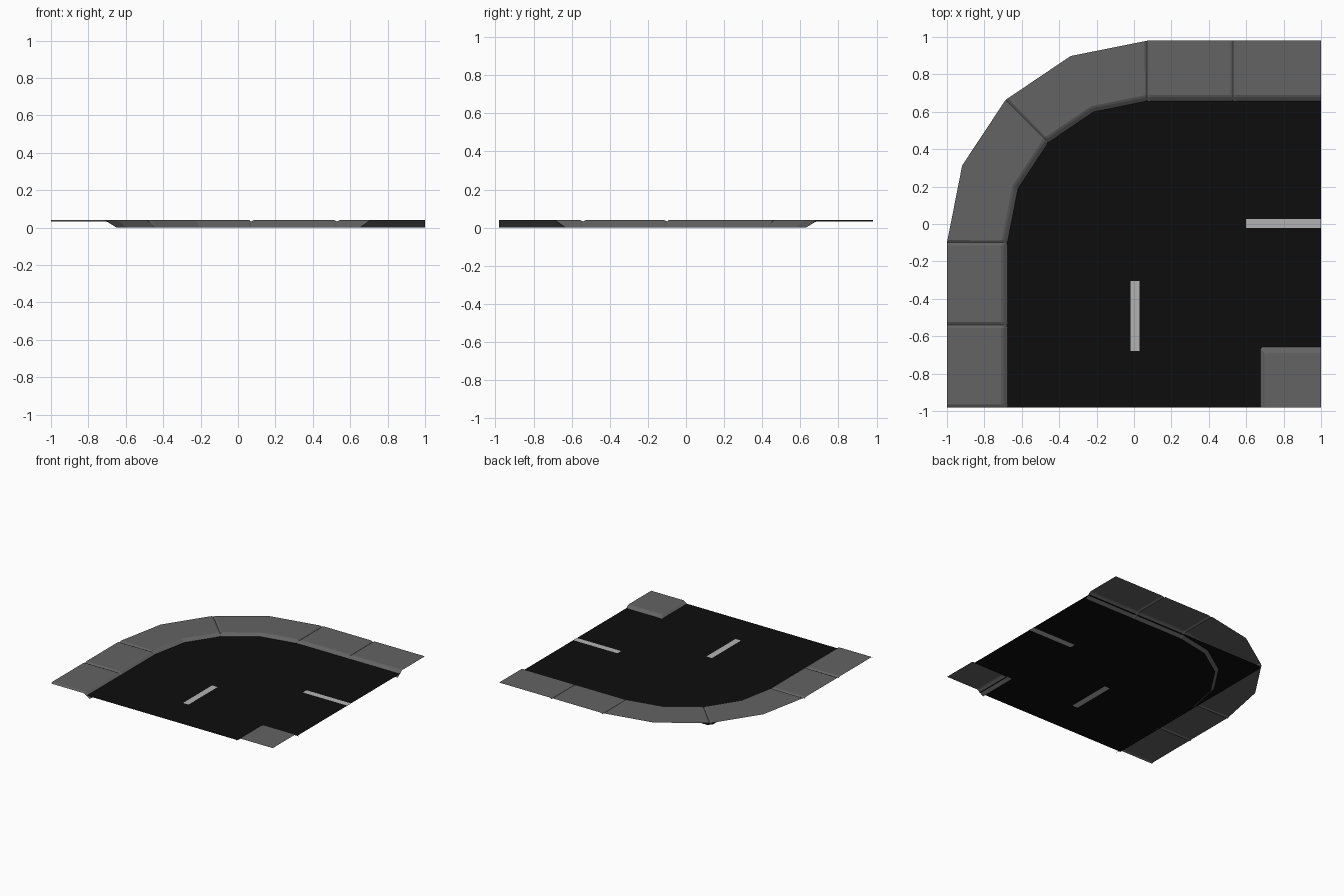
import bpy, bmesh, math
from mathutils import Vector

if "Cube" in bpy.data.objects:
    bpy.data.objects.remove(bpy.data.objects["Cube"])

ROAD_Z, TOP, DIP, SEAM = 0.02, 0.04, 0.008, 0.015
CX, CY, RX, RY = 0.07, -0.10, 1.07, 1.08
EX, EY = 1.0, -0.98


def material(name, v):
    m = bpy.data.materials.new(name)
    m.diffuse_color = (v, v, v, 1)
    m.use_nodes = True
    m.node_tree.nodes["Principled BSDF"].inputs["Base Color"].default_value = m.diffuse_color
    return m


def make(name, verts, faces, mat):
    # Build a sheet and make every face point upward
    bm = bmesh.new()
    vs = [bm.verts.new(v) for v in verts]
    for f in faces:
        bm.faces.new([vs[i] for i in f])
    bm.normal_update()
    bmesh.ops.reverse_faces(bm, faces=[f for f in bm.faces if f.normal.z < 0])
    me = bpy.data.meshes.new(name)
    bm.to_mesh(me)
    bm.free()
    me.materials.append(mat)
    ob = bpy.data.objects.new(name, me)
    bpy.context.collection.objects.link(ob)
    return ob


def grid_faces(rows, cols):
    return [(r * cols + c, r * cols + c + 1, (r + 1) * cols + c + 1, (r + 1) * cols + c)
            for r in range(rows - 1) for c in range(cols - 1)]


concrete = material("concrete", 0.125)
asphalt = material("asphalt", 0.004)
paint = material("paint", 0.45)

# Curved pavement: stations are (outer point, inward direction, has seam)
stations = [(Vector((EX, CY + RY)), Vector((0, -1)), False),
            (Vector((0.53, CY + RY)), Vector((0, -1)), True)]
for i in range(5):
    a = math.radians(90 + 22.5 * i)
    d = Vector((math.cos(a), math.sin(a)))
    stations.append((Vector((CX + RX * d.x, CY + RY * d.y)), -d, i in (0, 2, 4)))
stations += [(Vector((CX - RX, -0.54)), Vector((1, 0)), True),
             (Vector((CX - RX, EY)), Vector((1, 0)), True)]

# Add stations on either side of each seam so it becomes a V groove
path = []
for i, (p, d, seam) in enumerate(stations):
    def beside(j):
        q, e, _ = stations[j]
        t = SEAM / (q - p).length
        return p.lerp(q, t), d.lerp(e, t), 0.0
    if seam and i > 0:
        path.append(beside(i - 1))
    path.append((p, d, DIP if seam else 0.0))
    if seam and i < len(stations) - 1:
        path.append(beside(i + 1))

profile = [(0, TOP), (0.29, TOP), (0.302, 0.035), (0.35, 0.0)]
verts = []
for p, d, dip in path:
    for k, (o, z) in enumerate(profile):
        q = p + d * o
        verts.append((q.x, q.y, z - (dip if k < 2 else dip * 0.6 if k == 2 else 0)))
make("curved_pavement", verts, grid_faces(len(path), len(profile)), concrete)

# Inner corner pavement block
verts = []
for o, z in [(0, 0.0), (0.048, 0.035), (0.06, TOP)]:
    x, y, c = 0.65 + o, -0.63 - o, 0.012
    verts += [(EX, y, z), (x + c, y, z), (x, y - c, z), (x, EY, z)]
faces = grid_faces(3, 4)
verts.append((EX, EY, TOP))
faces.append((8, 9, 10, 11, 12))
make("corner_pavement", verts, faces, concrete)

# Road sheet, tucked slightly beneath the kerbs
outline = [(-0.69, EY), (0.685, EY), (0.685, -0.665), (EX, -0.665), (EX, 0.67),
           (-0.66, 0.67), (-0.69, 0.64)]
make("road", [(x, y, ROAD_Z) for x, y in outline], [tuple(range(len(outline)))], asphalt)

# Lane markings, visible on both sides of the road sheet
for name, x0, x1, y0, y1 in [("lane_marking_side", 0.60, EX, -0.022, 0.026),
                             ("lane_marking_front", -0.02, 0.03, -0.68, -0.305)]:
    for side, z in (("top", ROAD_Z + 0.001), ("underside", ROAD_Z - 0.001)):
        ob = make(name + "_" + side, [(x0, y0, z), (x1, y0, z), (x1, y1, z), (x0, y1, z)],
                  [(0, 1, 2, 3)], paint)
        if side == "underside":
            ob.data.flip_normals()
